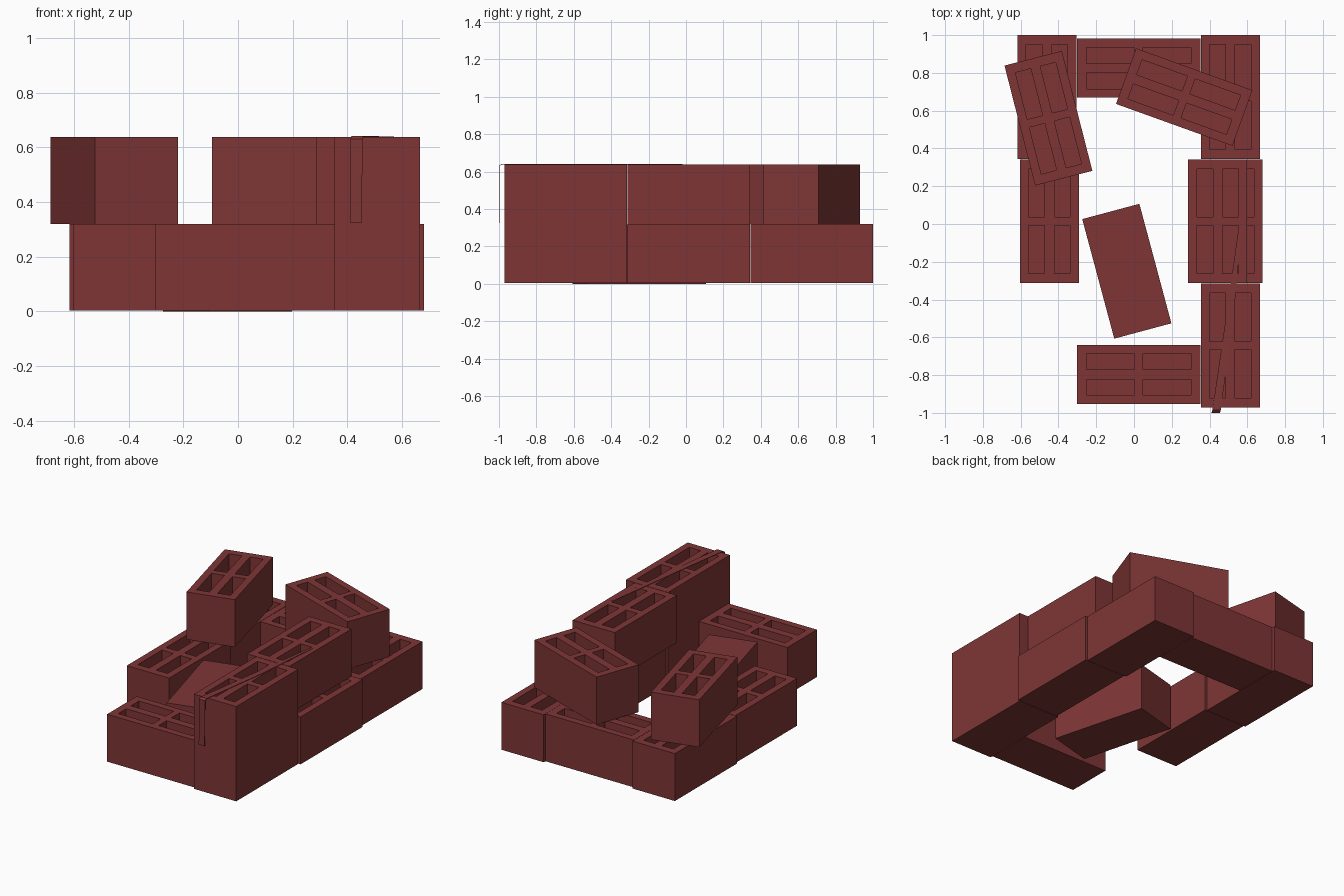
import bpy, bmesh, math
from mathutils import Vector

if "Cube" in bpy.data.objects:
    bpy.data.objects.remove(bpy.data.objects["Cube"])

brick_red = bpy.data.materials.new("brick_red")
brick_red.diffuse_color = (0.21, 0.036, 0.036, 1)
brick_red.use_nodes = True
brick_red.node_tree.nodes["Principled BSDF"].inputs["Base Color"].default_value = brick_red.diffuse_color

L, W, H = 0.655, 0.313, 0.317
DEPTH = 0.29
# Rim and web positions along the length and the width
US = (-L/2, -0.277, -0.022, 0.022, 0.277, L/2)
VS = (-W/2, -0.110, -0.026, 0.026, 0.110, W/2)


def finish(name, bm):
    bmesh.ops.recalc_face_normals(bm, faces=bm.faces)
    mesh = bpy.data.meshes.new(name)
    bm.to_mesh(mesh)
    bm.free()
    mesh.materials.append(brick_red)
    obj = bpy.data.objects.new(name, mesh)
    bpy.context.collection.objects.link(obj)
    return obj


def brick(name, x, y, z, angle=0, holes=True):
    """Box with four square-cut pockets in the top; angle in degrees."""
    bm = bmesh.new()
    if holes:
        grid = [[bm.verts.new((u, v, H)) for v in VS] for u in US]
        pockets = []
        for i in range(5):
            for j in range(5):
                f = bm.faces.new((grid[i][j], grid[i+1][j], grid[i+1][j+1], grid[i][j+1]))
                if i in (1, 3) and j in (1, 3):
                    pockets.append(f)
        # Outer walls and base
        rim = [e for e in bm.edges if e.is_boundary]
        ext = bmesh.ops.extrude_edge_only(bm, edges=rim)["geom"]
        for v in (g for g in ext if isinstance(g, bmesh.types.BMVert)):
            v.co.z = 0
        bmesh.ops.contextual_create(bm, geom=[g for g in ext if isinstance(g, bmesh.types.BMEdge)])
        # Sink the pockets
        for f in bmesh.ops.extrude_discrete_faces(bm, faces=pockets)["faces"]:
            bmesh.ops.translate(bm, verts=f.verts, vec=(0, 0, -DEPTH))
        bmesh.ops.remove_doubles(bm, verts=bm.verts, dist=1e-5)
    else:
        bmesh.ops.create_cube(bm, size=1)
        for v in bm.verts:
            v.co = Vector((v.co.x * L, v.co.y * W, (v.co.z + 0.5) * H))
    obj = finish(name, bm)
    obj.location = (x, y, z)
    obj.rotation_euler.z = math.radians(angle)


Z1, Z2 = 0.003, 0.32
# Lower course
brick("lower_back_left_brick", -0.461, 0.672, Z1, 90)
brick("lower_back_brick", 0.025, 0.825, Z1)
brick("lower_back_right_brick", 0.51, 0.672, Z1, 90)
brick("lower_left_brick", -0.448, 0.015, Z1, 90)
brick("lower_right_brick", 0.525, 0.015, Z1, 90)
brick("lower_front_right_brick", 0.51, -0.643, Z1, 90)
brick("lower_front_brick", 0.025, -0.796, Z1)
# Upper course
brick("upper_right_brick", 0.443, 0.015, Z2, 90)
brick("upper_front_right_brick", 0.51, -0.643, Z2, 90)
brick("upper_left_loose_brick", -0.453, 0.56, Z2, 104.3)
brick("upper_back_loose_brick", 0.266, 0.672, Z2, -19.8)
# Fallen brick lying in the middle
brick("fallen_brick", -0.038, -0.25, 0, 105, holes=False)

# Thin strip lying on the top and hanging over the front: x, y, z, half width
path = ((0.562, -0.02, 0.638, 0.008), (0.506, -0.5, 0.639, 0.02),
        (0.437, -0.985, 0.64, 0.022), (0.434, -0.998, 0.63, 0.022),
        (0.431, -0.998, 0.325, 0.022))
bm = bmesh.new()
rows = [[bm.verts.new((x + s * w, y, z)) for s in (-1, 1)] for x, y, z, w in path]
for a, b in zip(rows, rows[1:]):
    bm.faces.new((a[0], a[1], b[1], b[0]))
strip = finish("hanging_strip", bm)
mod = strip.modifiers.new("thickness", "SOLIDIFY")
mod.thickness = 0.003
mod.offset = 0
